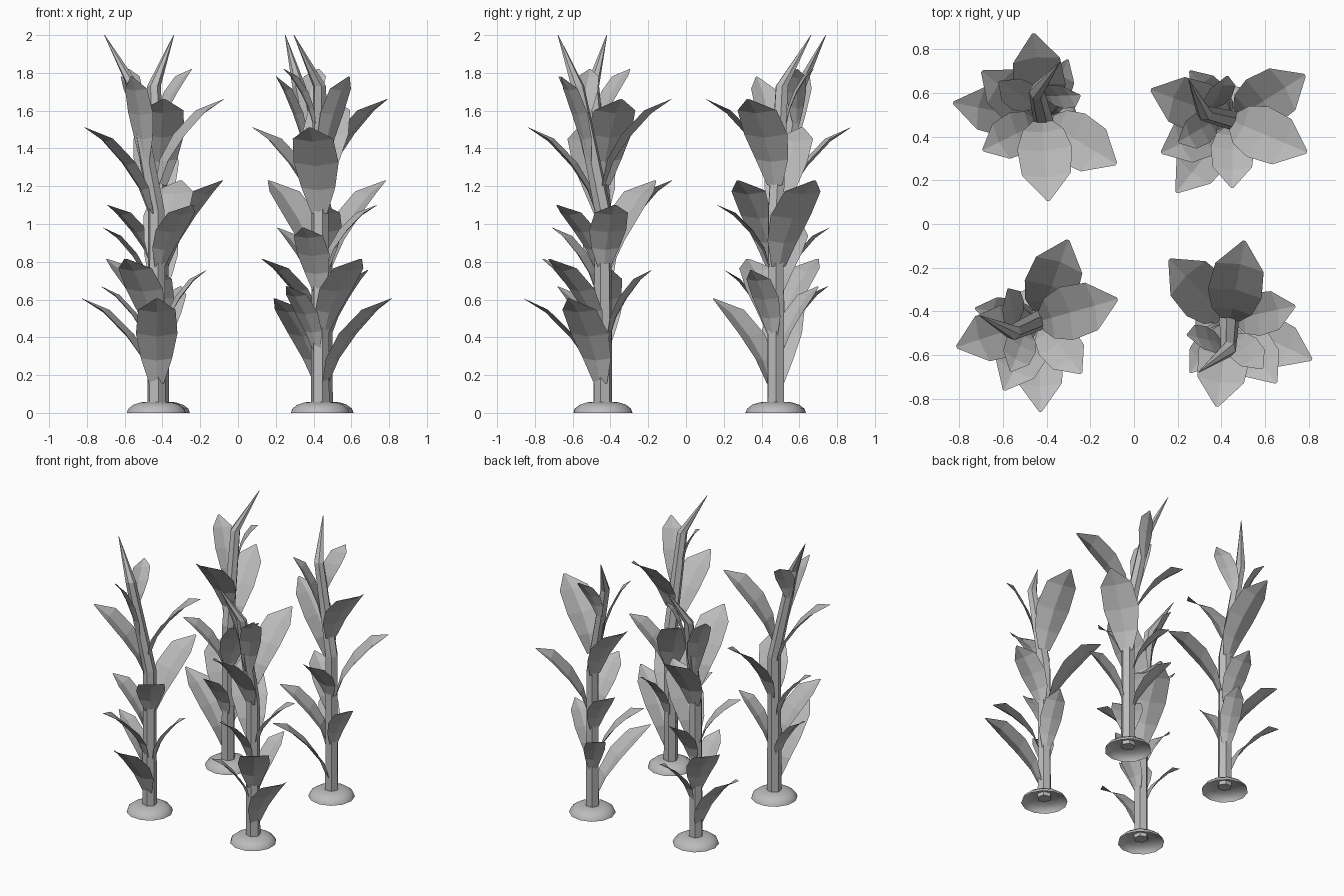
import bpy, math
from mathutils import Vector, Matrix

cube = bpy.data.objects.get("Cube")
if cube:
    bpy.data.objects.remove(cube)

grey = bpy.data.materials.new("plain_grey")
grey.use_nodes = True
grey.diffuse_color = (0.5, 0.5, 0.5, 1)
grey.node_tree.nodes["Principled BSDF"].inputs["Base Color"].default_value = (0.5, 0.5, 0.5, 1)


def make_mesh(name, verts, faces, smooth=False):
    mesh = bpy.data.meshes.new(name)
    mesh.from_pydata(verts, [], faces)
    mesh.materials.append(grey)
    for p in mesh.polygons:
        p.use_smooth = smooth
    mesh.update()
    return mesh


def tube(rings, sides, cap_start=False, cap_end=False):
    """Skin horizontal rings given as (centre, radius)."""
    verts, faces = [], []
    for c, r in rings:
        for i in range(sides):
            a = math.tau * i / sides
            verts.append(Vector(c) + Vector((r * math.cos(a), r * math.sin(a), 0)))
    for k in range(len(rings) - 1):
        for i in range(sides):
            j = (i + 1) % sides
            a, b = k * sides, (k + 1) * sides
            faces.append((a + i, a + j, b + j, b + i))
    if cap_start:
        faces.append(tuple(reversed(range(sides))))
    if cap_end:
        faces.append(tuple(range(len(verts) - sides, len(verts))))
    return verts, faces


# Stalk: upright, then leaning, then a sharp bent tip
STALK = [((0, 0, 0.03), 0.05), ((0, 0, 1.07), 0.046),
         ((-0.03, 0.13, 1.73), 0.036), ((0.075, 0.265, 2.0), 0.002)]


def stalk_at(z):
    for (a, _), (b, _) in zip(STALK, STALK[1:]):
        if z <= b[2]:
            return Vector(a).lerp(Vector(b), (z - a[2]) / (b[2] - a[2]))


# Leaf outline: reach, rise and half-width as fractions
LEAF = [(0, 0, 0.35), (0.13, 0.28, 0.75), (0.37, 0.56, 1.0), (0.7, 0.84, 0.9), (1, 1, 0.06)]


def leaf_mesh(angle, reach, base_z, tip_z, width):
    a = math.radians(angle)
    out = Vector((math.cos(a), math.sin(a), 0))
    side = Vector((-out.y, out.x, 0))
    start = stalk_at(base_z) + out * 0.035
    end = out * reach + Vector((0, 0, tip_z))
    span = Vector((end.x - start.x, end.y - start.y, 0))
    verts, faces = [], []
    for t, h, w in LEAF:
        mid = start + span * t + Vector((0, 0, (tip_z - base_z) * h))
        lift = (Vector((0, 0, 1)) - out) * width * 0.07 * w
        half = side * width * 0.5 * w
        verts += [mid + half + lift, mid, mid - half + lift]
    for k in range(len(LEAF) - 1):
        for c in (0, 1):
            i = 3 * k + c
            faces.append((i, i + 1, i + 4, i + 3))
    return make_mesh("leaf", verts, faces)


# Leaves: compass angle, reach, base height, tip height, width
LEAVES = [
    (169, 0.42, 0.15, 0.605, 0.22), (68, 0.30, 0.33, 0.67, 0.15),
    (268, 0.27, 0.40, 0.755, 0.16), (141.5, 0.36, 0.42, 0.815, 0.22),
    (86, 0.285, 0.64, 0.98, 0.18), (206.5, 0.31, 0.77, 1.10, 0.20),
    (329, 0.39, 0.77, 1.23, 0.25), (96.5, 0.40, 1.05, 1.51, 0.24),
    (273.6, 0.37, 1.20, 1.66, 0.25), (139, 0.27, 1.32, 1.78, 0.15),
    (34, 0.205, 1.53, 1.82, 0.13),
]

# Shared part meshes
stalk_mesh = make_mesh("stalk", *tube(STALK, 6, cap_start=True, cap_end=True))
mound_rings = [((0, 0, z), r) for r, z in
               [(0.16, 0), (0.152, 0.022), (0.125, 0.043), (0.085, 0.056), (0.045, 0.058)]]
mound_mesh = make_mesh("soil_mound", *tube(mound_rings, 12), smooth=True)
leaf_meshes = [leaf_mesh(*spec) for spec in LEAVES]

# Four plants, each turned differently: x, y, turn
PLANTS = [("back_right", -0.415, 0.475, 0), ("back_left", 0.452, 0.475, 63),
          ("front_right", -0.432, -0.44, 101.5), ("front_left", 0.435, -0.44, 165.5)]


def place(name, mesh, matrix):
    ob = bpy.data.objects.new(name, mesh)
    ob.matrix_world = matrix
    bpy.context.scene.collection.objects.link(ob)


for label, x, y, turn in PLANTS:
    m = Matrix.Translation((x, y, 0)) @ Matrix.Rotation(math.radians(turn), 4, "Z")
    place(label + "_stalk", stalk_mesh, m)
    place(label + "_soil_mound", mound_mesh, m)
    for n, mesh in enumerate(leaf_meshes, 1):
        place(f"{label}_leaf_{n}", mesh, m)
